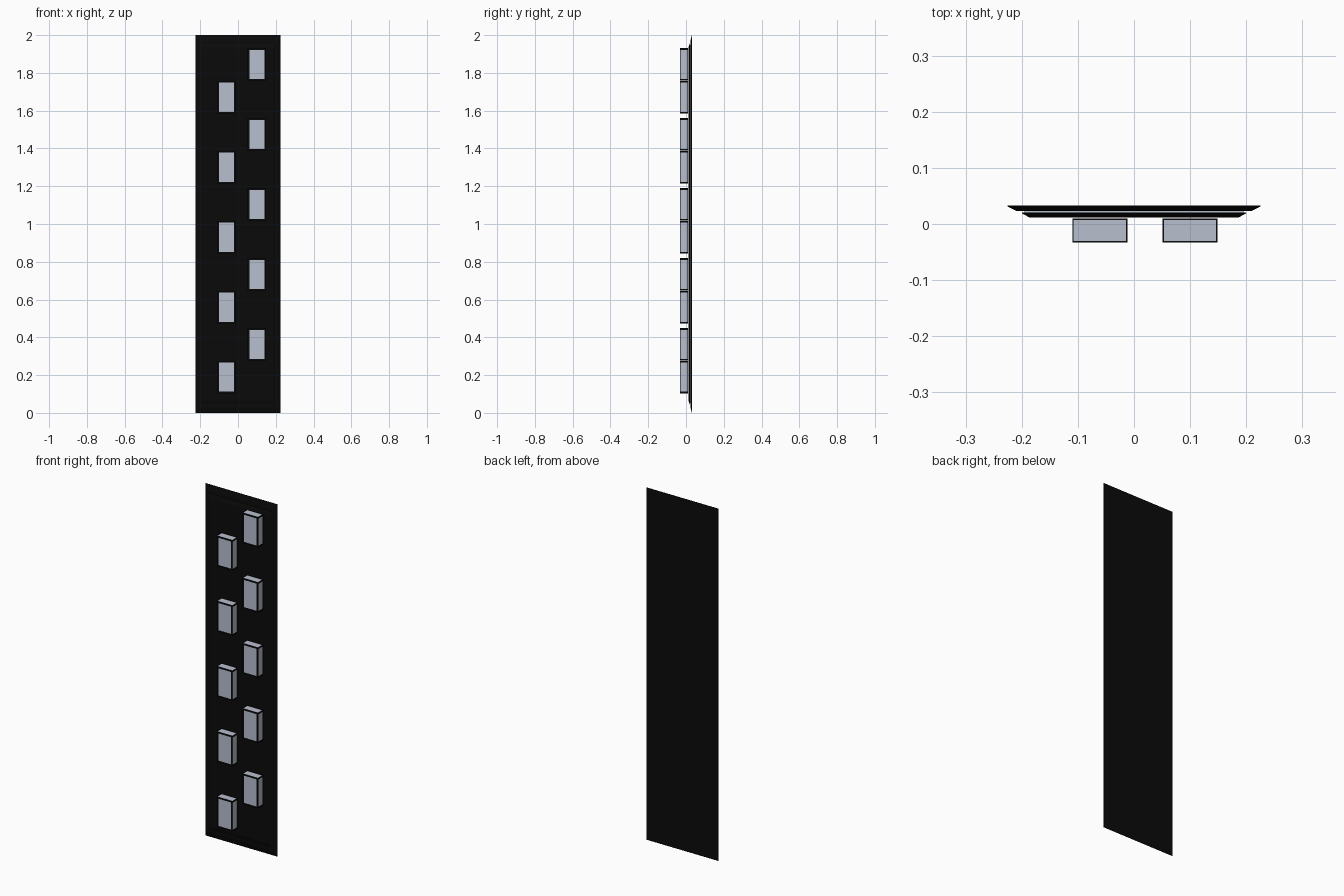
import bpy, bmesh

if "Cube" in bpy.data.objects:
    bpy.data.objects.remove(bpy.data.objects["Cube"])


def material(name, rgb):
    m = bpy.data.materials.new(name)
    m.diffuse_color = (*rgb, 1)
    m.use_nodes = True
    m.node_tree.nodes["Principled BSDF"].inputs["Base Color"].default_value = m.diffuse_color
    return m


BLACK = material("black", (0.003, 0.003, 0.003))
GREY = material("blue grey", (0.48, 0.52, 0.62))


def finish(name, bm, mats):
    bmesh.ops.recalc_face_normals(bm, faces=bm.faces)
    me = bpy.data.meshes.new(name)
    bm.to_mesh(me)
    bm.free()
    for m in mats:
        me.materials.append(m)
    ob = bpy.data.objects.new(name, me)
    bpy.context.collection.objects.link(ob)
    return ob


def slab(name, sections, mat):
    """Rectangular loft along y; sections are (y, half width, z inset)."""
    bm = bmesh.new()
    rings = []
    for y, w, i in sections:
        rings.append([bm.verts.new(p) for p in
                      ((-w, y, i), (w, y, i), (w, y, 2 - i), (-w, y, 2 - i))])
    for a, b in zip(rings, rings[1:]):
        for k in range(4):
            n = (k + 1) % 4
            bm.faces.new((a[k], a[n], b[n], b[k]))
    bm.faces.new(rings[0])
    bm.faces.new(rings[-1])
    return finish(name, bm, [mat])


# Backing board: two tapered black layers with a thin grey sheet between
slab("back_board", [(0.033, 0.225, 0), (0.031, 0.225, 0), (0.0235, 0.21, 0.03)], BLACK)
slab("middle_sheet", [(0.0235, 0.195, 0.052), (0.0205, 0.195, 0.052)], GREY)
slab("front_board", [(0.0205, 0.20, 0.045), (0.019, 0.20, 0.045), (0.012, 0.187, 0.07)], BLACK)


def block(name, cx, cz):
    """Black-edged block with grey inset faces."""
    hw, hd, hh = 0.049, 0.0215, 0.086
    cy = -0.0115
    bm = bmesh.new()
    bmesh.ops.create_cube(bm, size=2)
    for v in bm.verts:
        v.co = (cx + v.co.x * hw, cy + v.co.y * hd, cz + v.co.z * hh)
    bm.normal_update()
    # border widths on x, y, z for each face direction
    for f in list(bm.faces):
        n = f.normal.copy()
        if abs(n.y) > 0.5:
            border = (0.010, 0, 0.009)
        elif abs(n.z) > 0.5:
            border = (0.0025, 0.0025, 0)
        else:
            border = (0, 0.003, 0.009)
        inner = bmesh.ops.inset_individual(bm, faces=[f], thickness=0.001)
        c = (cx, cy, cz)
        h = (hw, hd, hh)
        for v in f.verts:
            for k in range(3):
                if abs(n[k]) < 0.5:
                    s = 1 if v.co[k] > c[k] else -1
                    v.co[k] = c[k] + s * (h[k] - border[k])
        f.material_index = 1
    return finish(name, bm, [BLACK, GREY])


# Two staggered columns of blocks
for i in range(5):
    block(f"left_block_{i + 1}", -0.061, 0.189 + 0.3705 * i)
    block(f"right_block_{i + 1}", 0.100, 0.363 + 0.3705 * i)
